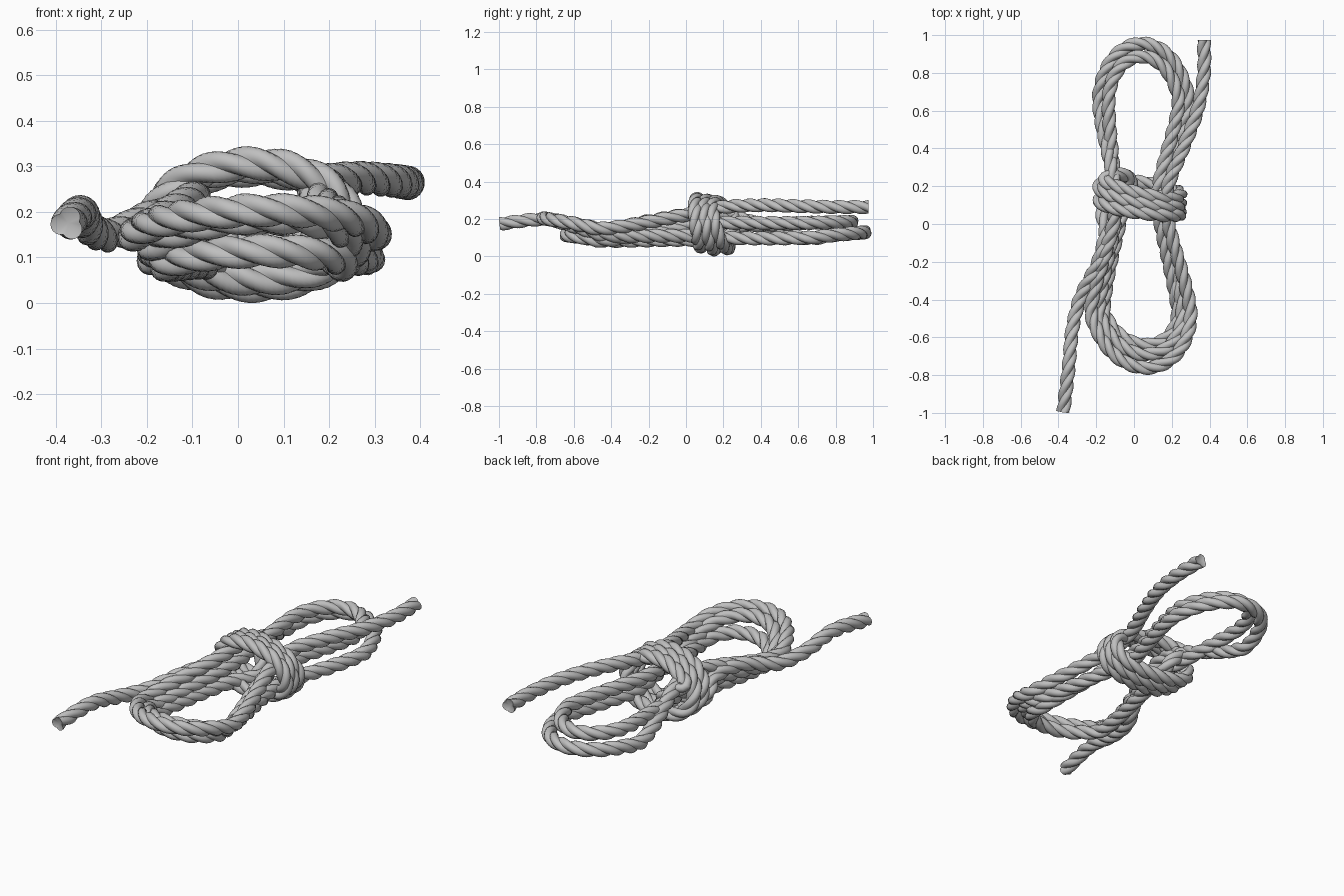
import bpy, bmesh, math
from mathutils import Vector

cube = bpy.data.objects.get("Cube")
if cube:
    bpy.data.objects.remove(cube, do_unlink=True)

ROPE_R = 0.038
STRANDS = 3
PITCH = 0.25
STEP = 0.011


def make_material(name, color):
    mat = bpy.data.materials.new(name)
    mat.use_nodes = True
    mat.diffuse_color = color
    bsdf = mat.node_tree.nodes["Principled BSDF"]
    bsdf.inputs["Base Color"].default_value = color
    bsdf.inputs["Roughness"].default_value = 0.8
    return mat


def bight(cx, cy, rx, ry, z_side, z_tip, start, skew, count=6):
    """Half an ellipse, its tip at its own height and shifted sideways."""
    points = []
    for i in range(count + 1):
        a = math.radians(start - 180 * i / count)
        tip = abs(math.sin(a))
        points.append((cx + rx * math.cos(a) + skew * tip, cy + ry * math.sin(a),
                       z_side + (z_tip - z_side) * tip))
    return points


def front_bight(rx, ry, z_side, z_tip):
    return bight(0.035, -0.44, rx, ry, z_side, z_tip, 0, 0.03)


def back_bight(cx, rx, ry, z_side, z_tip):
    return bight(cx, 0.63, rx, ry, z_side, z_tip, 180, -0.01)


def binding(turns, y_start, y_end, start=150, per_turn=12):
    """Tilted coil that ties the middle of the hank, flatter underneath."""
    points = []
    total = int(turns * per_turn)
    for i in range(total + 1):
        t = i / total
        a = math.radians(start - 360 * turns * t)
        x, rise = 0.215 * math.cos(a), math.sin(a)
        tilt = 0.2 - 0.14 * t
        y = y_start + (y_end - y_start) * t - tilt * x - (0.05 - 0.03 * t) * rise
        if rise > 0:
            z = 0.173 + (0.118 + 0.022 * t) * rise
        else:
            z = 0.173 - (0.115 + 0.02 * math.sin(math.pi * t)) * abs(rise) ** 0.75
        points.append((0.03 + x, y, z))
    return points


def smooth_path(points):
    """Spline through the points, resampled at equal steps."""
    p = [Vector(q) for q in points]
    p = [2 * p[0] - p[1]] + p + [2 * p[-1] - p[-2]]
    dense = []
    for a, b, c, d in zip(p, p[1:], p[2:], p[3:]):
        span = (c - b).length
        m0 = (c - a) * (span / ((b - a).length + span))
        m1 = (d - b) * (span / ((d - c).length + span))
        for i in range(40):
            t = i / 40
            dense.append(b * (2 * t**3 - 3 * t**2 + 1) + m0 * (t**3 - 2 * t**2 + t)
                         + c * (3 * t**2 - 2 * t**3) + m1 * (t**3 - t**2))
    dense.append(p[-2])
    path, travelled = [dense[0]], 0.0
    for a, b in zip(dense, dense[1:]):
        travelled += (b - a).length
        if travelled >= STEP:
            path.append(b)
            travelled = 0.0
    return path


def strand_outline(per_strand=9):
    """Outer edge of the bundle of pressed round strands, in polar form."""
    half = math.pi / STRANDS
    offset, radius = 0.4 * ROPE_R, 0.6 * ROPE_R
    outline = []
    for s in range(STRANDS):
        for i in range(per_strand):
            a = half * (2 * i / per_strand - 1)
            r = offset * math.cos(a) + math.sqrt(radius**2 - (offset * math.sin(a))**2)
            outline.append((2 * half * s + a, r))
    return outline


def twisted_rope(name, points, mat):
    path = smooth_path(points)
    outline = strand_outline()
    bm = bmesh.new()
    rings, normal, last, length = [], None, None, 0.0
    for i, p in enumerate(path):
        tangent = (path[min(i + 1, len(path) - 1)] - path[max(i - 1, 0)]).normalized()
        if normal is None:
            normal = tangent.orthogonal().normalized()
        else:
            normal = last.rotation_difference(tangent) @ normal
            normal = (normal - tangent * normal.dot(tangent)).normalized()
            length += (p - path[i - 1]).length
        last = tangent
        side = tangent.cross(normal)
        twist = math.tau * length / PITCH
        rings.append([bm.verts.new(p + r * (math.cos(a + twist) * normal + math.sin(a + twist) * side))
                      for a, r in outline])
    n = len(outline)
    for a, b in zip(rings, rings[1:]):
        for k in range(n):
            bm.faces.new((a[k], a[(k + 1) % n], b[(k + 1) % n], b[k]))
    # Cut ends, hollowed a little between the strands
    for ring, inner in ((rings[0], path[1]), (rings[-1], path[-2])):
        hub = bm.verts.new(inner)
        for k in range(n):
            bm.faces.new((ring[k], ring[(k + 1) % n], hub))
    bmesh.ops.recalc_face_normals(bm, faces=bm.faces)
    # Rest the lowest point on the ground
    low = min(v.co.z for v in bm.verts)
    bmesh.ops.translate(bm, verts=bm.verts, vec=(0, 0, -low))
    mesh = bpy.data.meshes.new(name)
    bm.to_mesh(mesh)
    bm.free()
    mesh.materials.append(mat)
    obj = bpy.data.objects.new(name, mesh)
    bpy.context.collection.objects.link(obj)
    bpy.ops.object.select_all(action="DESELECT")
    obj.select_set(True)
    bpy.context.view_layer.objects.active = obj
    bpy.ops.object.shade_smooth_by_angle(angle=math.radians(45))


rope_grey = make_material("rope grey", (0.52, 0.52, 0.52, 1))

# Long tail at the back, running into the middle
route = [(0.37, 0.975, 0.265), (0.37, 0.8, 0.265), (0.335, 0.6, 0.27),
         (0.26, 0.4, 0.275), (0.18, 0.2, 0.265), (0.17, 0.06, 0.235)]
# Figure of long loops, back and forth through the middle
route += front_bight(0.262, 0.322, 0.15, 0.205)
route += [(-0.11, 0.0, 0.225), (-0.1, 0.18, 0.235)]
route += back_bight(0.05, 0.235, 0.326, 0.1, 0.13)
route += [(0.17, 0.2, 0.1), (0.17, 0.06, 0.11)]
route += front_bight(0.22, 0.252, 0.115, 0.19)
route += [(-0.1, 0.02, 0.155), (-0.1, 0.18, 0.16)]
route += back_bight(0.05, 0.185, 0.257, 0.18, 0.185)
route += [(0.13, 0.2, 0.18), (0.13, 0.06, 0.17)]
route += front_bight(0.195, 0.2, 0.085, 0.115)
# Tucked turn behind the binding, then the binding itself
route += [(-0.07, 0.03, 0.09), (-0.02, 0.18, 0.08), (-0.03, 0.25, 0.13), (-0.1, 0.26, 0.2)]
route += binding(2.85, 0.22, 0.045)
# Long tail at the front
route += [(-0.15, -0.03, 0.18), (-0.19, -0.2, 0.19), (-0.28, -0.38, 0.15), (-0.325, -0.55, 0.165),
          (-0.345, -0.75, 0.2), (-0.375, -1.0, 0.175)]

twisted_rope("coiled_rope", route, rope_grey)
